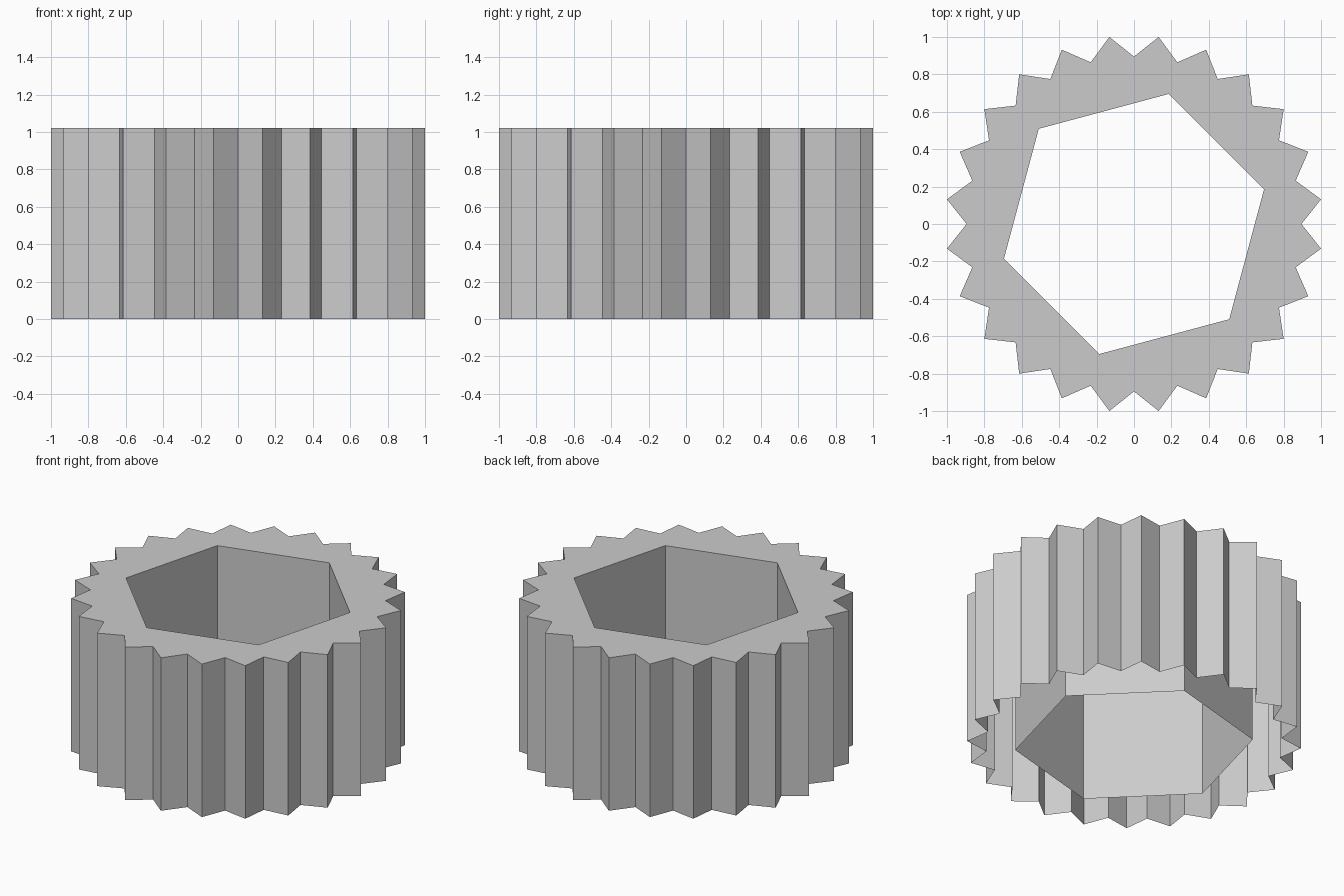
import bpy
import bmesh
from math import cos, sin, radians

cube = bpy.data.objects.get("Cube")
if cube:
    bpy.data.objects.remove(cube)

HEIGHT = 1.02
TEETH = 24
TIP, VALLEY, BORE = 1.0086, 0.895, 0.72

grey = bpy.data.materials.new("plain grey")
grey.use_nodes = True
colour = (0.6, 0.6, 0.6, 1)
grey.diffuse_color = colour
grey.node_tree.nodes["Principled BSDF"].inputs["Base Color"].default_value = colour


def ring(bm, radii, start, z):
    """Closed loop of vertices, cycling through the given radii."""
    step = 360 / len(radii)
    angles = [radians(start + i * step) for i in range(len(radii))]
    return [bm.verts.new((r * cos(a), r * sin(a), z)) for r, a in zip(radii, angles)]


def wall(bm, low, high):
    """Vertical faces joining two matching loops."""
    for i in range(len(low)):
        j = (i + 1) % len(low)
        bm.faces.new((low[i], low[j], high[j], high[i]))


def loop_edges(bm, loop):
    return [bm.edges.get((loop[i - 1], loop[i])) for i in range(len(loop))]


bm = bmesh.new()

# Toothed outer wall
teeth = [VALLEY, TIP] * TEETH
outer_low, outer_high = (ring(bm, teeth, 0, z) for z in (0, HEIGHT))
wall(bm, outer_low, outer_high)

# Hexagonal bore, facing inward
bore_low, bore_high = (ring(bm, [BORE] * 6, 15, z) for z in (0, HEIGHT))
wall(bm, bore_high, bore_low)

# Flat top between teeth and bore; the underside stays open
top_edges = loop_edges(bm, outer_high) + loop_edges(bm, bore_high)
bmesh.ops.triangle_fill(bm, edges=top_edges, use_beauty=True, normal=(0, 0, 1))
top = [f for f in bm.faces if all(v.co.z > HEIGHT / 2 for v in f.verts)]
for face in top:
    face.normal_update()
    if face.normal.z < 0:
        face.normal_flip()

mesh = bpy.data.meshes.new("toothed_sleeve")
bm.to_mesh(mesh)
bm.free()
mesh.materials.append(grey)
sleeve = bpy.data.objects.new("toothed_sleeve", mesh)
bpy.context.collection.objects.link(sleeve)
